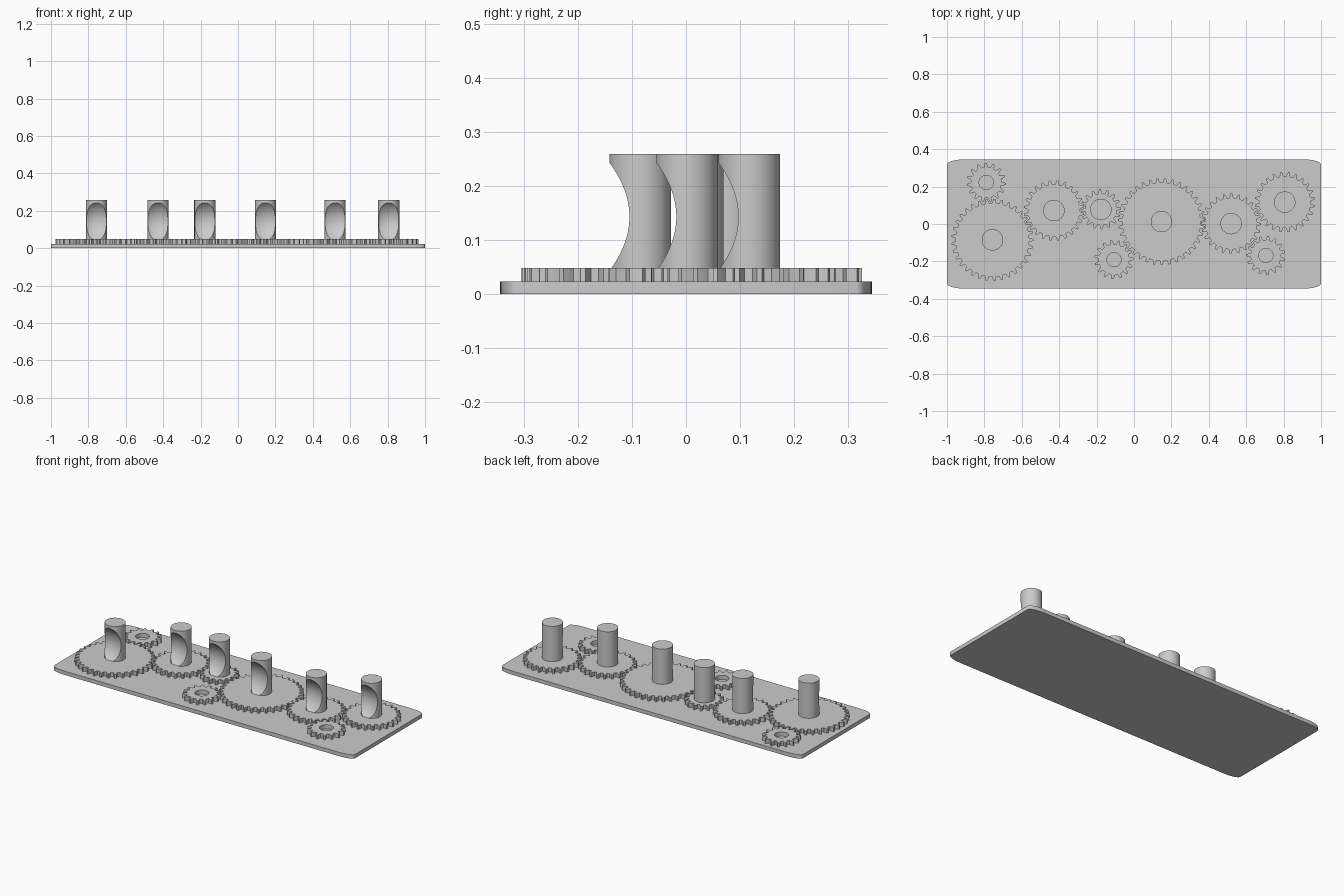
import bpy
import bmesh
from math import sin, cos, pi, tau, atan2

cube = bpy.data.objects.get("Cube")
if cube:
    bpy.data.objects.remove(cube, do_unlink=True)

grey = bpy.data.materials.new("plain_grey")
grey.use_nodes = True
colour = (0.6, 0.6, 0.6, 1)
grey.diffuse_color = colour
grey.node_tree.nodes["Principled BSDF"].inputs["Base Color"].default_value = colour

PLATE_TOP, GEAR_TOP, PIN_TOP = 0.023, 0.048, 0.259
PIN_R, HOLE_R = 0.057, 0.038


def prism(name, outline, z0, z1, hole=None):
    """Extrude an outline upward, optionally with a matching inner loop."""
    bm = bmesh.new()

    def ring(points, z):
        return [bm.verts.new((x, y, z)) for x, y in points]

    def strip(a, b):
        for i in range(len(a)):
            j = (i + 1) % len(a)
            bm.faces.new((a[i], a[j], b[j], b[i]))

    low, high = ring(outline, z0), ring(outline, z1)
    strip(low, high)
    if hole:
        hole_low, hole_high = ring(hole, z0), ring(hole, z1)
        strip(hole_high, hole_low)
        strip(high, hole_high)
        strip(hole_low, low)
    else:
        bm.faces.new(high)
        bm.faces.new(low[::-1])
    bmesh.ops.recalc_face_normals(bm, faces=bm.faces)
    mesh = bpy.data.meshes.new(name)
    bm.to_mesh(mesh)
    bm.free()
    obj = bpy.data.objects.new(name, mesh)
    bpy.context.collection.objects.link(obj)
    mesh.materials.append(grey)
    return obj


def activate(obj):
    bpy.ops.object.select_all(action='DESELECT')
    obj.select_set(True)
    bpy.context.view_layer.objects.active = obj


def smooth(obj, angle=0.6):
    activate(obj)
    bpy.ops.object.shade_smooth_by_angle(angle=angle)


# Base plate with elliptical corners
corner_x, corner_y = 0.09, 0.028
outline = []
for quarter, (sx, sy) in enumerate(((1, 1), (-1, 1), (-1, -1), (1, -1))):
    for step in range(9):
        a = (quarter + step / 8) * pi / 2
        outline.append((sx * (1 - corner_x) + corner_x * cos(a),
                        sy * (0.345 - corner_y) + corner_y * sin(a)))
smooth(prism("base_plate", outline, 0, PLATE_TOP))


def gear(name, x, y, radius, teeth, phase, holed):
    # Each tooth: position within the pitch and depth below the tip
    tooth = ((-0.3, 0.023), (-0.21, 0.012), (-0.11, 0.0),
             (0.11, 0.0), (0.21, 0.012), (0.3, 0.023))
    rim, bore = [], []
    for i in range(teeth):
        for offset, depth in tooth:
            a = phase + (i + offset) * tau / teeth
            r = radius - depth
            rim.append((x + r * cos(a), y + r * sin(a)))
            bore.append((x + HOLE_R * cos(a), y + HOLE_R * sin(a)))
    prism(name, rim, PLATE_TOP - 0.001, GEAR_TOP, bore if holed else None)


def pin(name, x, y):
    """Round post with a spherical scoop in its front."""
    circle = [(x + PIN_R * cos(i * tau / 64), y + PIN_R * sin(i * tau / 64))
              for i in range(64)]
    post = prism(name, circle, GEAR_TOP - 0.01, PIN_TOP)
    bpy.ops.mesh.primitive_uv_sphere_add(segments=64, ring_count=40, radius=0.127,
                                         location=(x, y - 0.135, 0.143))
    cutter = bpy.context.object
    cutter.name = "scoop_cutter"
    cutter.hide_render = True
    cutter.data.materials.append(grey)
    activate(post)
    scoop = post.modifiers.new("scoop", 'BOOLEAN')
    scoop.operation = 'DIFFERENCE'
    scoop.solver = 'EXACT'
    scoop.object = cutter
    bpy.ops.object.modifier_apply(modifier=scoop.name)
    bpy.data.objects.remove(cutter, do_unlink=True)
    smooth(post)


# Gear train: name, x, y, tip radius, teeth, driving gear, has a pin
train = (
    ("far_right", -0.757, -0.085, 0.220, 33, None, True),
    ("right_idler", -0.790, 0.222, 0.105, 15, "far_right", False),
    ("right", -0.428, 0.072, 0.162, 24, "far_right", True),
    ("mid_right", -0.177, 0.078, 0.108, 16, "right", True),
    ("centre", 0.147, 0.013, 0.232, 35, "mid_right", True),
    ("centre_idler", -0.107, -0.190, 0.105, 15, "centre", False),
    ("left", 0.519, 0.002, 0.161, 24, "centre", True),
    ("far_left", 0.806, 0.117, 0.161, 24, "left", True),
    ("left_idler", 0.705, -0.168, 0.105, 15, "left", False),
)
placed = {}
for name, x, y, radius, teeth, driver, has_pin in train:
    phase = 0.0
    if driver:  # turn the gear so its gaps meet the driver's teeth
        dx, dy, d_teeth, d_phase = placed[driver]
        a = atan2(y - dy, x - dx)
        share = 0.5 - (a - d_phase) * d_teeth / tau
        phase = a + pi - share * tau / teeth
    placed[name] = (x, y, teeth, phase)
    gear(name + "_gear", x, y, radius, teeth, phase, not has_pin)
    if has_pin:
        pin(name + "_pin", x, y)
